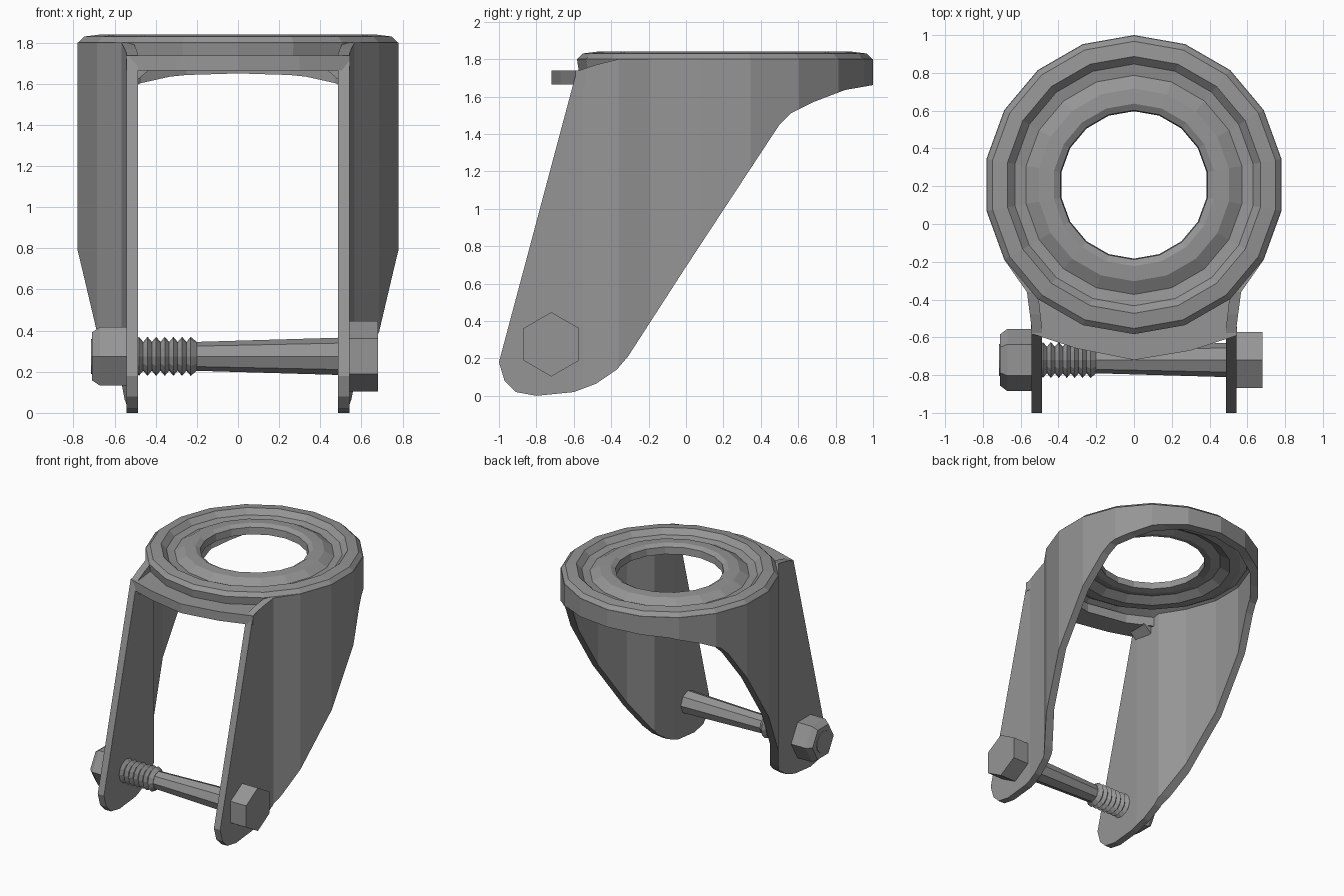
import bpy, bmesh
from math import sin, cos, pi, radians
from mathutils import Matrix, Vector

if "Cube" in bpy.data.objects:
    bpy.data.objects.remove(bpy.data.objects["Cube"])

CY = 0.207           # ring centre in y
SIDES = 18

# Dark grey metal shared by all parts
metal = bpy.data.materials.new("dark_metal")
metal.diffuse_color = (0.3, 0.3, 0.3, 1)
metal.use_nodes = True
metal.node_tree.nodes["Principled BSDF"].inputs["Base Color"].default_value = metal.diffuse_color


def finish(name, bm):
    bmesh.ops.recalc_face_normals(bm, faces=bm.faces)
    me = bpy.data.meshes.new(name)
    bm.to_mesh(me)
    bm.free()
    me.materials.append(metal)
    ob = bpy.data.objects.new(name, me)
    bpy.context.collection.objects.link(ob)
    return ob


def prism(name, outline, a, b, to3d):
    """Extrude a 2D outline between depths a and b; to3d maps (u, v, depth) to xyz."""
    bm = bmesh.new()
    lo = [bm.verts.new(to3d(u, v, a)) for u, v in outline]
    hi = [bm.verts.new(to3d(u, v, b)) for u, v in outline]
    bm.faces.new(lo)
    bm.faces.new(hi)
    n = len(outline)
    for i in range(n):
        j = (i + 1) % n
        bm.faces.new((lo[i], lo[j], hi[j], hi[i]))
    return finish(name, bm)


def lathe(name, profile, sides, matrix, closed=False, phase=0.0):
    """Revolve (radius, height) points about local z; open profiles get end caps."""
    bm = bmesh.new()
    angles = [phase + 2 * pi * k / sides for k in range(sides)]
    rings = [[bm.verts.new(matrix @ Vector((r * cos(t), r * sin(t), h))) for t in angles]
             for r, h in profile]
    pairs = list(zip(rings, rings[1:]))
    if closed:
        pairs.append((rings[-1], rings[0]))
    else:
        bm.faces.new(rings[0])
        bm.faces.new(rings[-1])
    for p, q in pairs:
        for i in range(sides):
            j = (i + 1) % sides
            bm.faces.new((p[i], p[j], q[j], q[i]))
    return finish(name, bm)


# Fork shell: U-shaped wall in plan, trimmed by the side profile
def half_plan(r, x, y):
    arc = [(r * cos(radians(d)), CY + r * sin(radians(d))) for d in range(-30, 211, 20)]
    return [(x, -1.2), (x, -.55), (x + .025, y)] + arc + [(-x - .025, y), (-x, -.55), (-x, -1.2)]


plan = half_plan(0.793, 0.542, -0.36) + half_plan(0.733, 0.487, -0.33)[::-1]
fork = prism("fork_shell", plan, -0.2, 2.0, lambda u, v, d: (u, v, d))
side = [(-1, .18), (-.97, .08), (-.91, .02), (-.8, 0), (-.6, .02), (-.48, .065),
        (-.37, .14), (-.31, .21), (0, .69), (.5, 1.45), (.56, 1.51), (.68, 1.57),
        (.85, 1.635), (1.05, 1.67), (1.05, 1.80), (-.36, 1.80), (-.48, 1.77), (-.585, 1.735)]
trim = prism("side_trim", side, -1.2, 1.2, lambda u, v, d: (d, u, v))
trim.hide_render = True
mod = fork.modifiers.new("trim", 'BOOLEAN')
mod.operation = 'INTERSECT'
mod.solver = 'EXACT'
mod.object = trim
bpy.context.view_layer.objects.active = fork
bpy.ops.object.modifier_apply(modifier=mod.name)
bpy.data.objects.remove(trim)

# Grooved swivel ring on top
ring = [(.78, 1.735), (.79, 1.80), (.76, 1.83), (.68, 1.84), (.64, 1.80), (.58, 1.79),
        (.51, 1.83), (.43, 1.835), (.395, 1.815), (.39, 1.76), (.44, 1.75), (.51, 1.77),
        (.58, 1.73), (.66, 1.74), (.71, 1.77)]
lathe("swivel_ring", ring, SIDES, Matrix.Translation((0, CY, 0)), closed=True, phase=pi / 18)

# Front lip joining the two legs under the ring
lip = [(-.54, -.36), (-.545, -.58), (-.3, -.66), (0, -.72), (.3, -.67), (.545, -.59),
       (.54, -.36), (.32, -.47), (0, -.53), (-.32, -.47)]
prism("front_lip", lip, 1.665, 1.738, lambda u, v, d: (u, v, d))
for s, label in ((-1, "left"), (1, "right")):
    corner = [(.50 * s, 1.67), (.43 * s, 1.67), (.50 * s, 1.61)]
    prism("corner_fillet_" + label, corner, -.56, -.40, lambda u, v, d: (u, d, v))

# Axle bolt along x: local z -> +x, local x -> +y, local y -> +z
AXIS = Matrix(((0, 0, 1, 0), (1, 0, 0, -.72), (0, 1, 0, .275), (0, 0, 0, 1)))
lathe("bolt_head", [(.172, .535), (.172, .68)], 6, AXIS, phase=pi / 6)
lathe("nut", [(.165, -.535), (.165, -.67), (.135, -.71)], 6, AXIS)
lathe("bolt_end", [(.085, -.66), (.085, -.715)], 12, AXIS)
lathe("axle_shaft", [(.07, -.21), (.092, .54)], 8, AXIS)

# Threaded part of the axle
thread = [(.07, -.53)]
for k in range(7):
    x = -.485 + k * .042
    thread += [(.07, x - .018), (.095, x + .003)]
lathe("axle_thread", thread + [(.07, -.2)], 12, AXIS)
